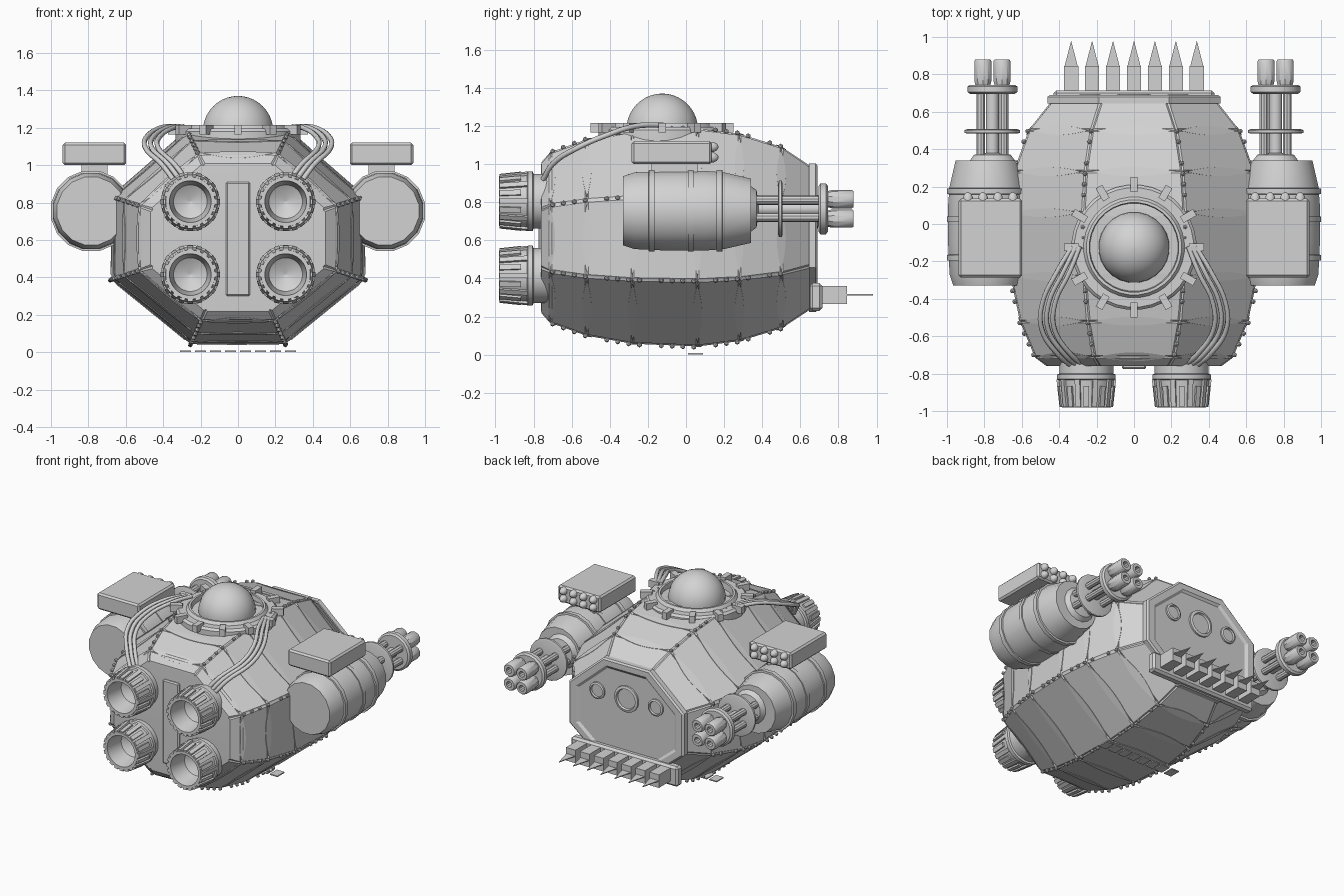
import bpy, bmesh
from math import sin, cos, pi
from mathutils import Vector, Matrix

cube = bpy.data.objects.get("Cube")
if cube:
    bpy.data.objects.remove(cube, do_unlink=True)

grey = bpy.data.materials.new("plain grey")
grey.use_nodes = True
grey.diffuse_color = (0.65, 0.65, 0.65, 1)
grey.node_tree.nodes["Principled BSDF"].inputs["Base Color"].default_value = grey.diffuse_color


def finish(name, bm, smooth=True):
    bmesh.ops.recalc_face_normals(bm, faces=bm.faces)
    mesh = bpy.data.meshes.new(name)
    bm.to_mesh(mesh)
    bm.free()
    ob = bpy.data.objects.new(name, mesh)
    bpy.context.collection.objects.link(ob)
    mesh.materials.append(grey)
    if smooth:
        bpy.ops.object.select_all(action='DESELECT')
        ob.select_set(True)
        bpy.context.view_layer.objects.active = ob
        bpy.ops.object.shade_smooth_by_angle(angle=0.6)
    return ob


def add_box(bm, lo, hi, turn=Matrix()):
    lo, hi = Vector(lo), Vector(hi)
    m = turn @ Matrix.Translation((lo + hi) / 2) @ Matrix.Diagonal((hi - lo).to_4d())
    bmesh.ops.create_cube(bm, size=1, matrix=m)


def box(name, lo, hi, bevel=0.0):
    bm = bmesh.new()
    add_box(bm, lo, hi)
    if bevel:
        bmesh.ops.bevel(bm, geom=bm.edges[:], offset=bevel, segments=1, affect='EDGES')
    return finish(name, bm, False)


def loft(bm, rings, caps=True):
    loops = [[bm.verts.new(p) for p in ring] for ring in rings]
    n = len(loops[0])
    for a, b in zip(loops, loops[1:]):
        for i in range(n):
            bm.faces.new((a[i], a[(i + 1) % n], b[(i + 1) % n], b[i]))
    if caps:
        bm.faces.new(loops[0])
        bm.faces.new(loops[-1])


def add_lathe(bm, profile, centre, axis, seg, caps=True):
    # Profile holds (radius, distance along the axis)
    rings = []
    for r, d in profile:
        ring = []
        for i in range(seg):
            a = 2 * pi * (i + 0.5) / seg
            p = (r * cos(a), d, r * sin(a)) if axis == 'Y' else (r * cos(a), r * sin(a), d)
            ring.append(Vector(p) + Vector(centre))
        rings.append(ring)
    loft(bm, rings, caps)


def lathe(name, profile, centre, axis='Y', seg=24, caps=True):
    bm = bmesh.new()
    add_lathe(bm, profile, centre, axis, seg, caps)
    return finish(name, bm)


# Hull stations: distance along y and scale of the eight-sided section
MID = 0.61
stations = [(-0.76, .68), (-0.71, .78), (-0.52, .9), (-0.28, .975),
            (0.06, 1), (0.28, .95), (0.5, .83), (0.67, .63)]
half = [(.27, 1.18), (.67, .83), (.67, .39), (.25, .05)]
section = half + [(-x, z) for x, z in reversed(half)]


def scale_at(y):
    for (ya, sa), (yb, sb) in zip(stations, stations[1:]):
        if y <= yb:
            return sa + (sb - sa) * (y - ya) / (yb - ya)
    return stations[-1][1]


def ring_at(y, s=None):
    s = scale_at(y) if s is None else s
    return [Vector((x * s, y, MID + (z - MID) * s)) for x, z in section]


# Plated hull
bm = bmesh.new()
loft(bm, [ring_at(y) for y, s in stations])
bmesh.ops.recalc_face_normals(bm, faces=bm.faces)
plates = [f for f in bm.faces if len(f.verts) == 4]
bmesh.ops.inset_individual(bm, faces=plates, thickness=0.012, depth=0.007)
finish("hull", bm)

# Lens-shaped seam covers where plates meet
bm = bmesh.new()
for y, s in stations[1:-1]:
    ring = ring_at(y)
    for i in range(8):
        a, b = ring[i], ring[(i + 1) % 8]
        out = (a + b) / 2 - Vector((0, y, MID))
        out.normalize()
        edges = []
        for side in (-1, 1):
            row = []
            for k in range(9):
                t = 0.06 + 0.88 * k / 8
                w = 0.024 * sin(pi * (k + 0.2) / 8.4)
                yy = y + side * w
                ra = ring_at(yy)
                row.append(ra[i].lerp(ra[(i + 1) % 8], t))
            edges.append(row)
        outline = edges[0] + edges[1][::-1]
        loft(bm, [[p - out * 0.01 for p in outline], [p + out * 0.011 for p in outline]])
finish("seam_covers", bm, False)

# Rivets down every hull edge, in groups
bm = bmesh.new()
for k in range(22):
    y = -0.7 + k * 0.057
    if k % 5 == 4:
        continue
    for p in ring_at(y, scale_at(y) * 1.02):
        bmesh.ops.create_icosphere(bm, subdivisions=1, radius=0.014, matrix=Matrix.Translation(p))
finish("rivets", bm)

# Front spine and plain slats under the belly
box("front_spine", (-.065, -.775, .30), (.065, -.72, .91), 0.008)
bm = bmesh.new()
for i in range(8):
    x = -0.28 + i * 0.08
    add_box(bm, (x - .03, 0.01, 0), (x + .03, 0.09, 0.008))
finish("belly_slats", bm, False)

# Dome and its collar
DOME = (0, -0.125, 0)
lathe("dome", [(.19 * cos(a * pi / 20), 1.18 + .19 * sin(a * pi / 20)) for a in range(-1, 10)] + [(.004, 1.37)],
      DOME, 'Z', 24)
lathe("dome_collar", [(.335, 1.12), (.335, 1.18), (.32, 1.195), (.27, 1.195), (.255, 1.215), (.24, 1.215),
                      (.235, 1.17), (.1, 1.17)], DOME, 'Z', 32)
bm = bmesh.new()
for i in range(12):
    turn = Matrix.Translation(DOME) @ Matrix.Rotation(i * pi / 6, 4, 'Z')
    add_box(bm, (.295, -.02, 1.165), (.375, .02, 1.215), turn)
finish("collar_clamps", bm, False)

# Engine nozzles with slatted sides
for x in (-.255, .255):
    for z in (.415, .805):
        lathe("engine_nozzle", [(.145, -.70), (.145, -.80), (.158, -.805), (.158, -.83), (.148, -.835),
                                (.132, -.98), (.112, -.98), (.09, -.85), (.004, -.80)], (x, 0, z), seg=28)
        bm = bmesh.new()
        for i in range(20):
            turn = (Matrix.Translation((x, 0, z)) @ Matrix.Rotation(i * pi / 10, 4, 'Y')
                    @ Matrix.Translation((.143, -.9, 0)) @ Matrix.Rotation(-0.11, 4, 'Z'))
            add_box(bm, (-.012, -.078, -.014), (.009, .07 - .035 * (i % 2), .014), turn)
        finish("engine_slats", bm, False)

for s, side in ((1, "left"), (-1, "right")):
    # Barrel-shaped gun pod with bands
    pod = (s * .785, 0, .755)
    lathe(side + "_pod", [(.185, -.33), (.205, -.27), (.213, -.1), (.213, .1), (.205, .2), (.172, .34), (.1, .34)],
          pod, seg=16)
    for y in (-.18, .025, .175):
        lathe(side + "_pod_band", [(.19, y - .018), (.219, y - .015), (.219, y + .015), (.19, y + .018)], pod, seg=16)

    # Rotary gun
    gun = Vector((s * .757, 0, .765))
    lathe(side + "_gun_hub", [(.13, .33), (.10, .37), (.035, .38), (.035, .70)], gun, seg=16)
    for y, r, t in ((.495, .15, .012), (.72, .135, .024)):
        lathe(side + "_gun_disc", [(r * .9, y - t), (r, y - t * .6), (r, y + t * .6), (r * .9, y + t)], gun, seg=20)
    bm = bmesh.new()
    for dx in (-1, 1):
        for dz in (-1, 1):
            c = gun + Vector((dx * .051, 0, dz * .051))
            spread = gun + Vector((dx * .062, 0, dz * .045))
            add_lathe(bm, [(.024, .33), (.024, .74)], spread, 'Y', 10)
            add_lathe(bm, [(.04, .735), (.048, .765), (.048, .87), (.042, .88), (.022, .88), (.02, .83)], c, 'Y', 10)
    finish(side + "_gun_barrels", bm)

    # Rocket box with noses at the back and mount below
    cx = s * .768
    box(side + "_rocket_box", (cx - .17, -.285, 1.0), (cx + .17, .135, 1.12), 0.012)
    box(side + "_rocket_mount", (cx - .07, -.18, .92), (cx + .07, .06, 1.01))
    bm = bmesh.new()
    for i in range(4):
        for z in (1.035, 1.09):
            c = (cx + (i - 1.5) * .08, 0, z)
            add_lathe(bm, [(.027, .12), (.027, .145), (.018, .162), (.005, .17)], c, 'Y', 12)
    finish(side + "_rocket_noses", bm)

    # Three hoses from the nozzles to the dome collar
    for k in (-1, 0, 1):
        d = k * .034
        path = [(.31 + d, -.75, .92), (.37 + d, -.70, 1.0), (.46 + d, -.56, 1.09),
                (.455 + d, -.42, 1.15), (.38 + d, -.26, 1.2), (.31 + d * .6, -.12, 1.205)]
        cu = bpy.data.curves.new(side + "_hose", 'CURVE')
        cu.dimensions = '3D'
        cu.bevel_depth = 0.014
        cu.bevel_resolution = 1
        cu.resolution_u = 5
        cu.use_fill_caps = True
        sp = cu.splines.new('BEZIER')
        sp.bezier_points.add(len(path) - 1)
        for bp, (x, y, z) in zip(sp.bezier_points, path):
            bp.co = (s * x, y, z)
            bp.handle_left_type = bp.handle_right_type = 'AUTO'
        cu.materials.append(grey)
        bpy.context.collection.objects.link(bpy.data.objects.new(side + "_hose", cu))

# Rear plate with raised rim and portholes
bm = bmesh.new()
loft(bm, [ring_at(.645, .69), ring_at(.68, .69), ring_at(.69, .67), ring_at(.69, .6), ring_at(.678, .57)])
finish("rear_plate", bm, False)
for x, r in ((-.235, .06), (0, .095), (.235, .06)):
    lathe("porthole", [(r, .67), (r, .69), (r * .8, .695), (r * .74, .682), (.01, .682)], (x, 0, .75), seg=20)

# Rear ram bar with flat spikes
box("ram_bar", (-.43, .65, .23), (.43, .715, .375), 0.015)
bm = bmesh.new()
for i in range(7):
    x = (i - 3) * .112
    add_box(bm, (x - .038, .70, .265), (x + .038, .845, .36))
    tip = [(x - .036, .84), (x + .036, .84), (x, .98)]
    loft(bm, [[Vector((px, py, z)) for px, py in tip] for z in (.311, .317)])
finish("ram_spikes", bm, False)
